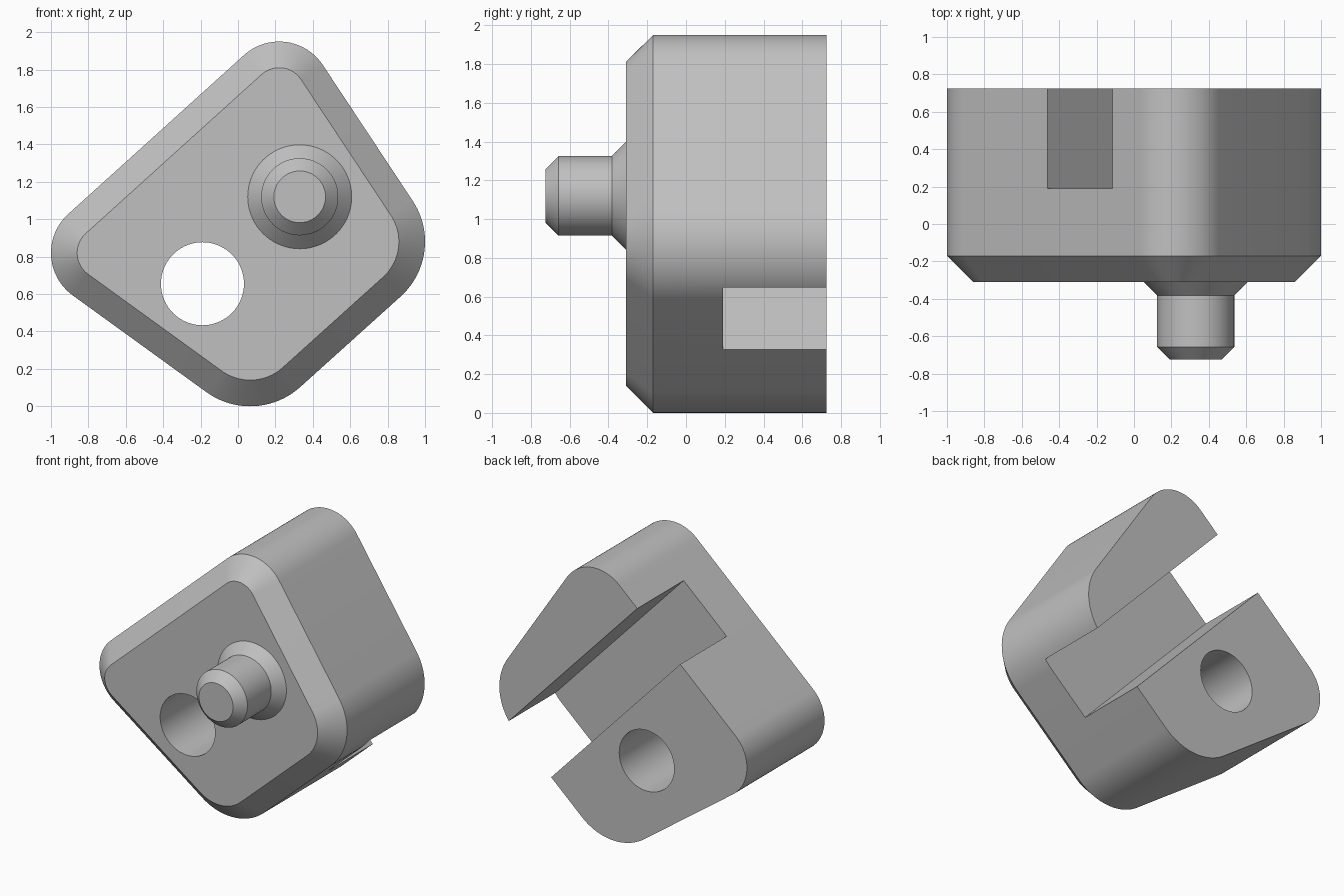
import bpy, bmesh, math
from mathutils import Vector, Matrix

if "Cube" in bpy.data.objects:
    bpy.data.objects.remove(bpy.data.objects["Cube"])

grey = bpy.data.materials.new("light_grey")
grey.use_nodes = True
color = (0.53, 0.53, 0.53, 1)
grey.diffuse_color = color
grey.node_tree.nodes["Principled BSDF"].inputs["Base Color"].default_value = color

FRONT, BACK, CHAMFER = -0.31, 0.725, 0.14


def loft(name, rings):
    """Skin matching rings of points and cap both ends."""
    bm = bmesh.new()
    loops = [[bm.verts.new(p) for p in ring] for ring in rings]
    n = len(loops[0])
    for a, b in zip(loops, loops[1:]):
        for i in range(n):
            j = (i + 1) % n
            bm.faces.new((a[i], a[j], b[j], b[i]))
    bm.faces.new(loops[0])
    bm.faces.new(loops[-1])
    bmesh.ops.recalc_face_normals(bm, faces=bm.faces)
    mesh = bpy.data.meshes.new(name)
    bm.to_mesh(mesh)
    bm.free()
    mesh.materials.append(grey)
    obj = bpy.data.objects.new(name, mesh)
    bpy.context.collection.objects.link(obj)
    return obj


def lathe(name, x, z, profile, steps=72):
    """Turn (radius, y) pairs about an axis running front to back."""
    angles = [math.tau * i / steps for i in range(steps)]
    return loft(name, [[(x + r * math.cos(a), y, z + r * math.sin(a)) for a in angles]
                       for r, y in profile])


# Rounded corners of the block, anticlockwise: x, z, radius
corners = [(0.605, 0.88, 0.395), (0.22, 1.67, 0.28),
           (-0.72, 0.82, 0.28), (0.065, 0.40, 0.40)]


def edge_normal(a, b):
    """Angle of the outward normal of the line touching two corner circles."""
    dx, dz = b[0] - a[0], b[1] - a[1]
    lean = math.asin((a[2] - b[2]) / math.hypot(dx, dz))
    return math.atan2(dz, dx) - math.pi / 2 + lean


def outline(y, inset, steps=20):
    points = []
    for i, c in enumerate(corners):
        start = edge_normal(corners[i - 1], c)
        end = edge_normal(c, corners[(i + 1) % 4])
        sweep = (end - start) % math.tau
        for k in range(steps + 1):
            a = start + sweep * k / steps
            r = c[2] - inset
            points.append((c[0] + r * math.cos(a), y, c[1] + r * math.sin(a)))
    return points


# Chamfered block
body = loft("body", [outline(FRONT, CHAMFER), outline(FRONT + CHAMFER, 0), outline(BACK, 0)])

# Through hole and the slot across the back
hole = lathe("hole_cutter", -0.19, 0.655, [(0.222, -1), (0.222, 1)])
along = Vector((0.687, 0, -0.727))
across = Vector((0.727, 0, 0.687))
middle = Vector((0.235, 0, 1.035))
slot_corners = [middle + along * s * 2 + across * t * 0.234
                for s, t in ((-1, -1), (1, -1), (1, 1), (-1, 1))]
slot = loft("slot_cutter", [[p + Vector((0, y, 0)) for p in slot_corners] for y in (0.19, 1)])

for cutter in (hole, slot):
    cutter.hide_render = True
    cut = body.modifiers.new("cut", "BOOLEAN")
    cut.operation = "DIFFERENCE"
    cut.solver = "EXACT"
    cut.object = cutter
    bpy.context.view_layer.objects.active = body
    bpy.ops.object.modifier_apply(modifier=cut.name)
    bpy.data.objects.remove(cutter)

# Locating pin with flared foot and chamfered tip
pin = lathe("pin", 0.33, 1.12, [(0.278, FRONT + 0.02), (0.278, FRONT), (0.206, -0.382),
                                (0.206, -0.657), (0.138, -0.725)])

for obj in (body, pin):
    bpy.ops.object.select_all(action="DESELECT")
    obj.select_set(True)
    bpy.context.view_layer.objects.active = obj
    bpy.ops.object.shade_smooth_by_angle(angle=math.radians(25))
